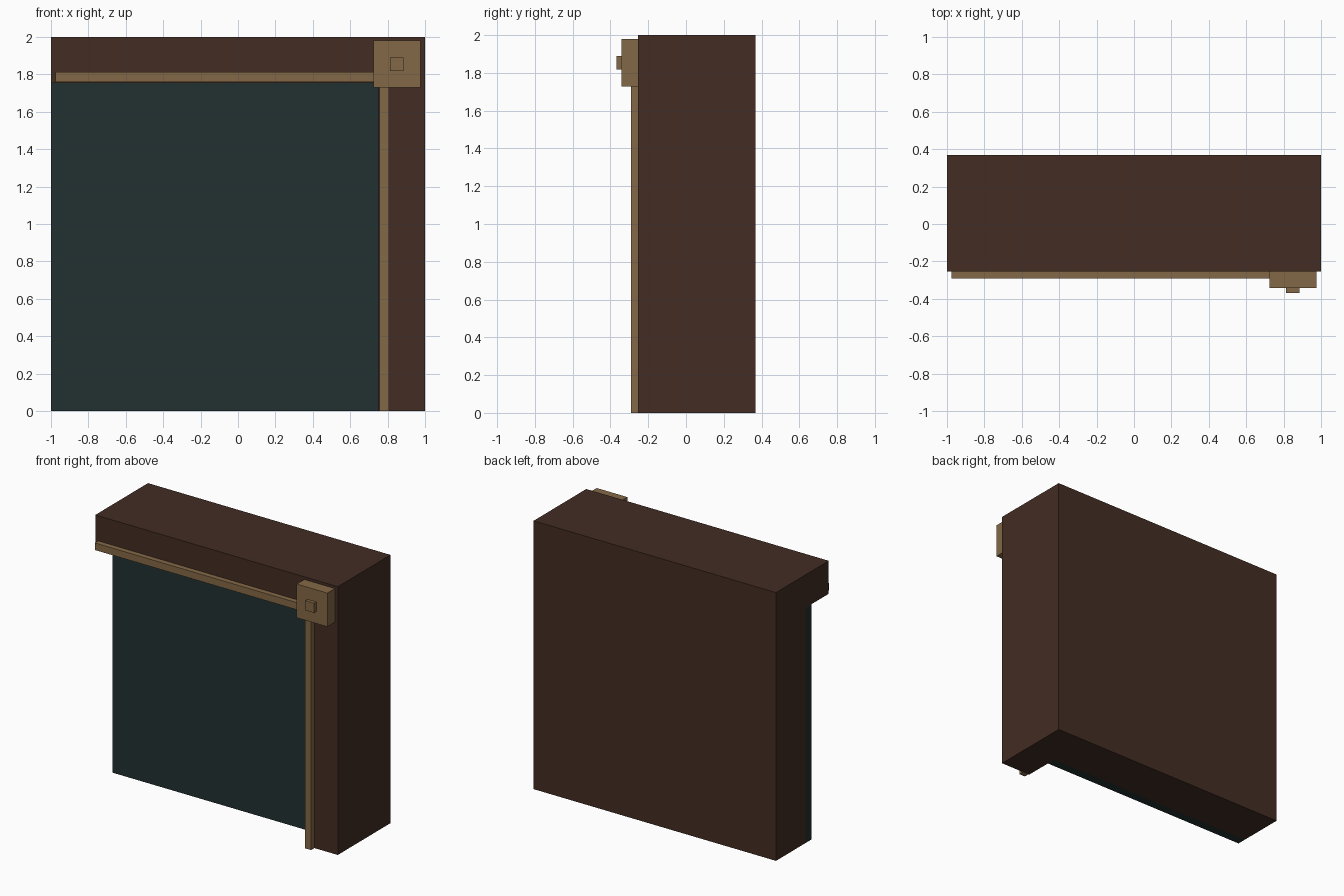
import bpy
from mathutils import Vector

if "Cube" in bpy.data.objects:
    bpy.data.objects.remove(bpy.data.objects["Cube"])


def srgb(r, g, b):
    lin = lambda c: c / 12.92 if c <= 0.04045 else ((c + 0.055) / 1.055) ** 2.4
    return (lin(r / 255), lin(g / 255), lin(b / 255), 1)


def material(name, colour):
    m = bpy.data.materials.new(name)
    m.diffuse_color = colour
    m.use_nodes = True
    m.node_tree.nodes["Principled BSDF"].inputs["Base Color"].default_value = m.diffuse_color
    return m


wood = material("dark wood", srgb(67, 45, 35))
brass = material("old brass", srgb(132, 104, 71))
slate = material("dark teal", srgb(34, 48, 48))


def prism(name, outline, y0, y1, mat):
    """Extrude an x-z outline (counter-clockwise from the front) from y0 to y1."""
    n = len(outline)
    verts = [(x, y, z) for y in (y0, y1) for x, z in outline]
    faces = [list(range(n)), list(range(2 * n - 1, n - 1, -1))]
    faces += [[i, i + n, (i + 1) % n + n, (i + 1) % n] for i in range(n)]
    mesh = bpy.data.meshes.new(name)
    mesh.from_pydata(verts, [], faces)
    mesh.materials.append(mat)
    obj = bpy.data.objects.new(name, mesh)
    bpy.context.collection.objects.link(obj)
    return obj


def box(name, x0, x1, y0, y1, z0, z1, mat):
    return prism(name, [(x0, z0), (x1, z0), (x1, z1), (x0, z1)], y0, y1, mat)


FRONT, PANEL, BACKING, BACK = -0.253, -0.048, 0.02, 0.368
INNER_X, INNER_Z = 0.75, 1.754

# Corner frame: lintel and right post as one L-shaped piece
prism("corner_frame",
      [(INNER_X, 0), (1, 0), (1, 2), (-1, 2), (-1, INNER_Z), (INNER_X, INNER_Z)],
      FRONT, BACK, wood)

# Backing board and recessed panel filling the opening
box("backing_board", -1, INNER_X, BACKING, BACK, 0, INNER_Z, wood)
box("recessed_panel", -1, INNER_X, PANEL, BACKING, 0, INNER_Z, slate)

# Trim strips along the inner edge of the frame
box("top_trim", -0.977, 0.725, -0.292, FRONT, 1.76, 1.813, brass)
box("side_trim", 0.757, 0.808, -0.292, FRONT, 0, 1.73, brass)

# Corner block with a small stud
box("corner_block", 0.724, 0.976, -0.342, FRONT, 1.729, 1.98, brass)
box("corner_stud", 0.813, 0.885, -0.368, -0.342, 1.818, 1.89, brass)
